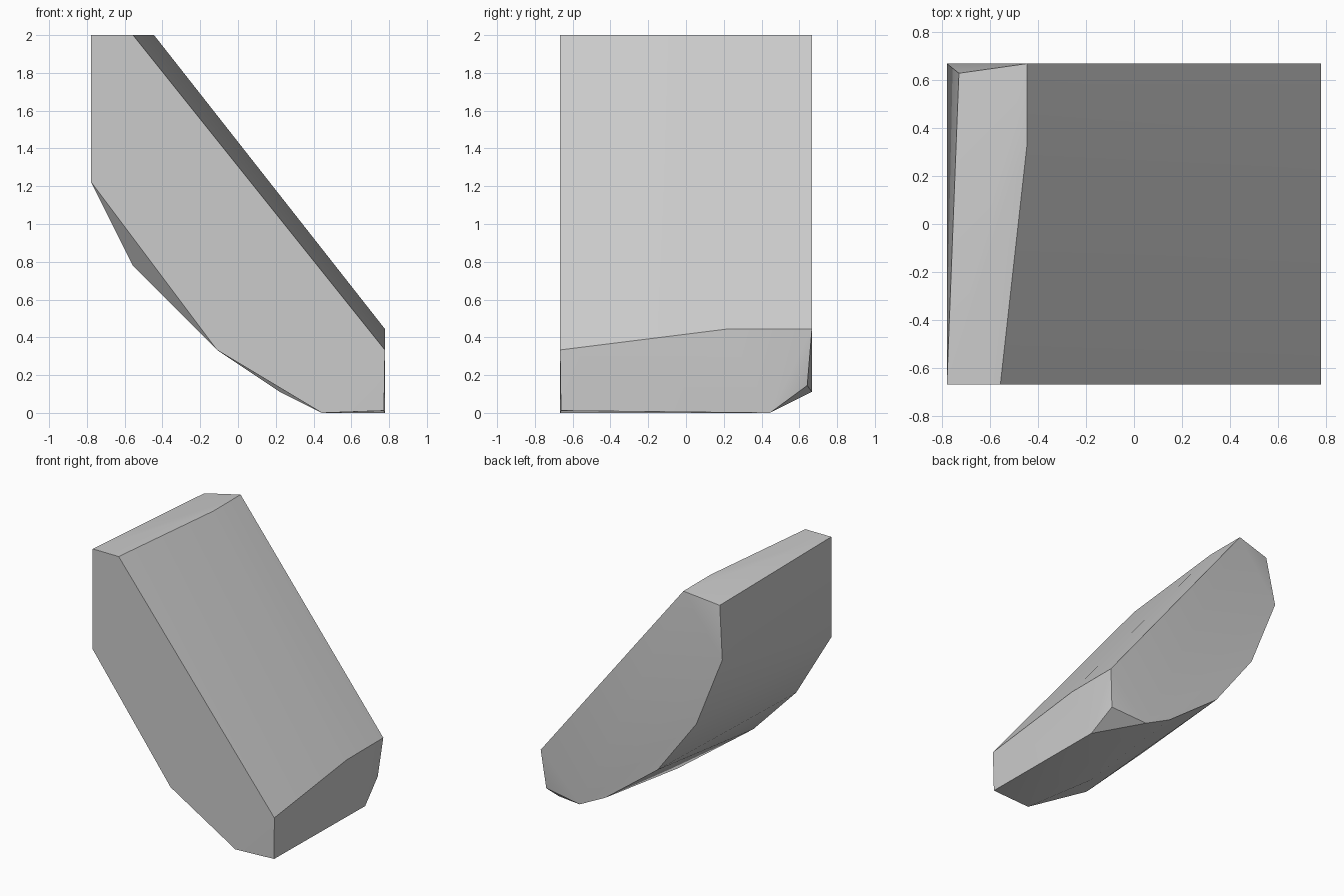
import bpy
import bmesh

cube = bpy.data.objects.get("Cube")
if cube:
    bpy.data.objects.remove(cube, do_unlink=True)

STEP = 1 / 9            # the block sits on a regular lattice
X, Y = 7 * STEP, 6 * STEP

# Outlines as lattice (x, z) pairs
front = [(-7, 18), (-5, 18), (7, 3), (4, 0), (-1, 3), (-7, 11)]
back = [(-4, 18), (7, 4), (4, 1), (2, 2), (-2, 5), (-5, 9), (-7, 14)]

points = [(x * STEP, -Y, z * STEP) for x, z in front]
points += [(x * STEP, Y, z * STEP) for x, z in back]

# Creases on the slope, the end and the underside
points += [(x * STEP, y * STEP, z * STEP) for x, y, z in
           [(-4, 3, 18), (7, 2, 4), (7, 4, 0), (-5, -5, 7), (2, -2, 1)]]

# Worn corners, pulled slightly inwards
points += [(-X + 0.05, Y - 0.04, 1.95),
           (X - 0.03, Y - 0.025, 0.145),
           (X - 0.005, -Y + 0.005, 0.012)]

# Wrap the outlines into one faceted solid
bm = bmesh.new()
for p in points:
    bm.verts.new(p)
hull = bmesh.ops.convex_hull(bm, input=bm.verts[:])
loose = {g for g in hull["geom_interior"] + hull["geom_unused"]
         if isinstance(g, bmesh.types.BMVert)}
bmesh.ops.delete(bm, geom=list(loose), context='VERTS')
bmesh.ops.recalc_face_normals(bm, faces=bm.faces[:])
mesh = bpy.data.meshes.new("slanted_block")
bm.to_mesh(mesh)
bm.free()

block = bpy.data.objects.new("slanted_block", mesh)
bpy.context.collection.objects.link(block)

# Plain grey material
grey = bpy.data.materials.new("plain_grey")
grey.use_nodes = True
colour = (0.6, 0.6, 0.6, 1)
grey.diffuse_color = colour
for node in grey.node_tree.nodes:
    if node.type == 'BSDF_PRINCIPLED':
        node.inputs["Base Color"].default_value = colour
mesh.materials.append(grey)

# Soft shading across gentle creases
bpy.ops.object.select_all(action='DESELECT')
block.select_set(True)
bpy.context.view_layer.objects.active = block
bpy.ops.object.shade_smooth_by_angle(angle=0.5)
